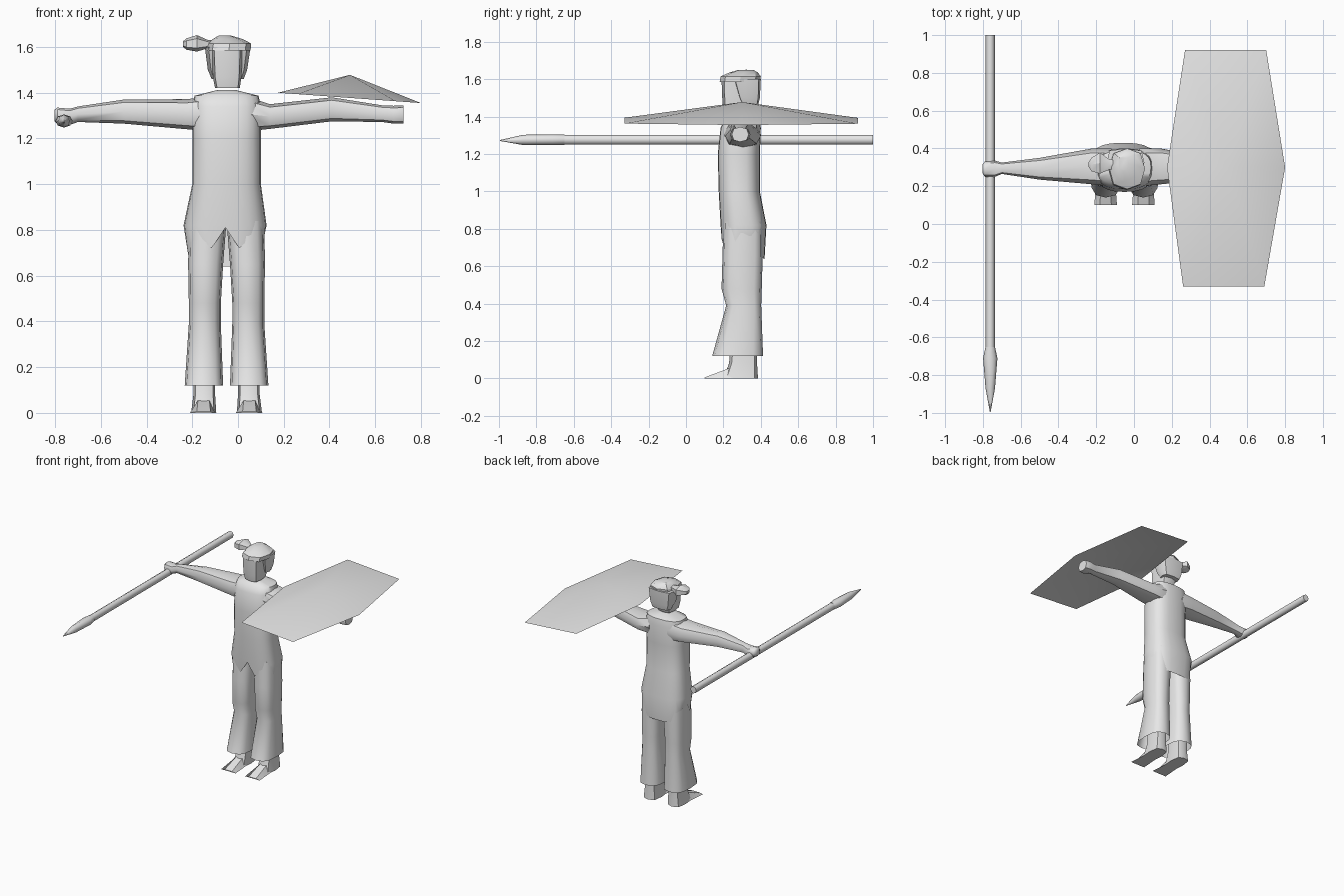
import bpy, bmesh, math
from mathutils import Vector

grey = bpy.data.materials.new("plain grey")
grey.diffuse_color = (0.8, 0.8, 0.8, 1)


def finish(name, bm, angle=50):
    bmesh.ops.recalc_face_normals(bm, faces=bm.faces)
    me = bpy.data.meshes.new(name)
    bm.to_mesh(me)
    bm.free()
    me.materials.append(grey)
    ob = bpy.data.objects.new(name, me)
    bpy.context.collection.objects.link(ob)
    bpy.ops.object.select_all(action='DESELECT')
    ob.select_set(True)
    bpy.context.view_layer.objects.active = ob
    bpy.ops.object.shade_smooth_by_angle(angle=math.radians(angle))
    return ob


def ring(axis, pos, a0, a1, b0, b1, n=8, power=0.8):
    """Rounded section at pos on an axis, filling the given ranges of the other two."""
    pts = []
    for i in range(n):
        t = 2 * math.pi * i / n - math.pi / 2
        c, s = math.cos(t), math.sin(t)
        c = math.copysign(abs(c) ** power, c) if abs(c) > 1e-6 else 0
        s = math.copysign(abs(s) ** power, s) if abs(s) > 1e-6 else 0
        a = (a0 + a1) / 2 + (a1 - a0) / 2 * c
        b = (b0 + b1) / 2 + (b1 - b0) / 2 * s
        pts.append({'x': (pos, a, b), 'y': (a, pos, b), 'z': (a, b, pos)}[axis])
    return pts


def loft(name, rings, start=True, end=True, angle=50):
    bm = bmesh.new()
    vs = [[bm.verts.new(p) for p in r] for r in rings]
    n = len(vs[0])
    for r, q in zip(vs, vs[1:]):
        for i in range(n):
            bm.faces.new((r[i], r[(i + 1) % n], q[(i + 1) % n], q[i]))
    if start:
        bm.faces.new(vs[0])
    if end:
        bm.faces.new(vs[-1])
    return finish(name, bm, angle)


def sections(axis, rows, **kw):
    return [ring(axis, *row, **kw) for row in rows]


# Tunic with a slit and ragged front hem, longer at the back
tunic = sections('z', [
    (1.412, -0.09, -0.01, 0.25, 0.34),
    (1.387, -0.19, 0.09, 0.21, 0.39),
    (1.34, -0.20, 0.10, 0.185, 0.40),
    (1.20, -0.20, 0.10, 0.17, 0.395),
    (1.00, -0.20, 0.10, 0.175, 0.395),
    (0.82, -0.238, 0.125, 0.185, 0.43)], n=24, power=0.75)
drop = [0.81, 0.72, 0.755, 0.69, 0.73, 0.69, 0.76, 0.74, 0.72, 0.65, 0.645, 0.64, 0.64]
hem = ring('z', 0, -0.222, 0.112, 0.19, 0.42, n=24, power=0.75)
tunic.append([(x, y, drop[min(i, 24 - i)]) for i, (x, y, z) in enumerate(hem)])
loft("tunic", tunic, end=False)

# Arms, held out to the sides
loft("spear_arm", sections('x', [
    (-0.12, 0.20, 0.40, 1.23, 1.385),
    (-0.22, 0.21, 0.40, 1.24, 1.372),
    (-0.50, 0.235, 0.35, 1.265, 1.37),
    (-0.70, 0.265, 0.325, 1.272, 1.34),
    (-0.735, 0.25, 0.335, 1.26, 1.33),
    (-0.79, 0.25, 0.33, 1.265, 1.335),
    (-0.803, 0.27, 0.315, 1.275, 1.325)]))
loft("shield_arm", sections('x', [
    (0.03, 0.20, 0.40, 1.23, 1.385),
    (0.14, 0.21, 0.40, 1.242, 1.35),
    (0.41, 0.235, 0.35, 1.275, 1.38),
    (0.63, 0.26, 0.325, 1.272, 1.345),
    (0.68, 0.235, 0.345, 1.265, 1.343),
    (0.723, 0.245, 0.335, 1.265, 1.345)]))

# Flared trouser legs and bare feet
for side, s in (("left", 1), ("right", -1)):
    def span(a, b):
        return sorted((-0.05 + s * a, -0.05 + s * b))
    loft(side + "_trouser_leg", sections('z', [
        (0.84, *span(0.0, 0.165), 0.20, 0.41),
        (0.65, *span(0.015, 0.168), 0.195, 0.41),
        (0.48, *span(0.025, 0.165), 0.19, 0.405),
        (0.39, *span(0.025, 0.165), 0.215, 0.402),
        (0.12, *span(0.015, 0.183), 0.14, 0.412)], n=12, power=0.7), end=False)
    loft(side + "_ankle", sections('z', [
        (0.18, *span(0.05, 0.145), 0.24, 0.38),
        (0.08, *span(0.05, 0.145), 0.23, 0.38),
        (0.0, *span(0.045, 0.155), 0.20, 0.385)], power=0.6))
    foot = []
    for y, a, b, top in ((0.32, 0.05, 0.15, 0.08), (0.23, 0.05, 0.15, 0.055),
                         (0.10, 0.04, 0.16, 0.006)):
        x0, x1 = span(a, b)
        m = (x1 - x0) * 0.25
        foot.append([(x0, y, 0), (x1, y, 0), (x1 - m, y, top), (x0 + m, y, top)])
    loft(side + "_foot", foot, angle=35)

# Head, tapering to the chin
loft("head", sections('z', [
    (1.42, -0.10, 0.008, 0.205, 0.34),
    (1.47, -0.11, 0.015, 0.195, 0.36),
    (1.60, -0.115, 0.02, 0.19, 0.37)], power=0.5), angle=40)

# Hair at the back and sides, crown and side knot
loft("back_hair", sections('z', [
    (1.46, -0.115, 0.025, 0.30, 0.385),
    (1.50, -0.132, 0.04, 0.28, 0.395),
    (1.60, -0.145, 0.055, 0.25, 0.40)], power=0.5), angle=35)
loft("hair_crown", sections('z', [
    (1.585, -0.135, 0.055, 0.18, 0.395),
    (1.615, -0.13, 0.058, 0.185, 0.40),
    (1.635, -0.11, 0.02, 0.23, 0.385),
    (1.65, -0.085, -0.03, 0.28, 0.36)], n=8), angle=30)
loft("hair_knot", sections('x', [
    (-0.09, 0.29, 0.34, 1.60, 1.63),
    (-0.13, 0.285, 0.345, 1.595, 1.63),
    (-0.18, 0.26, 0.385, 1.58, 1.652),
    (-0.225, 0.275, 0.355, 1.588, 1.638),
    (-0.24, 0.30, 0.33, 1.60, 1.625)], n=6), angle=30)

# Spear shaft and pointed head
loft("spear_shaft", sections('y', [
    (1.0, -0.785, -0.737, 1.25, 1.303),
    (-0.70, -0.785, -0.737, 1.25, 1.303)], power=1))
loft("spear_head", sections('y', [
    (-0.65, -0.786, -0.736, 1.249, 1.304),
    (-0.71, -0.799, -0.723, 1.248, 1.305),
    (-0.87, -0.786, -0.736, 1.248, 1.303),
    (-0.995, -0.763, -0.759, 1.27, 1.275)], power=1))

# Shield: a shallow six-sided sheet rising to the middle
bm = bmesh.new()
rim = [bm.verts.new((x, y, 1.40 - 0.072 * (x - 0.175))) for x, y in (
    (0.175, 0.30), (0.26, -0.33), (0.69, -0.33),
    (0.80, 0.30), (0.70, 0.92), (0.27, 0.92))]
peak = bm.verts.new((0.49, 0.30, 1.478))
for i in range(6):
    bm.faces.new((rim[i], rim[(i + 1) % 6], peak))
finish("shield", bm)
